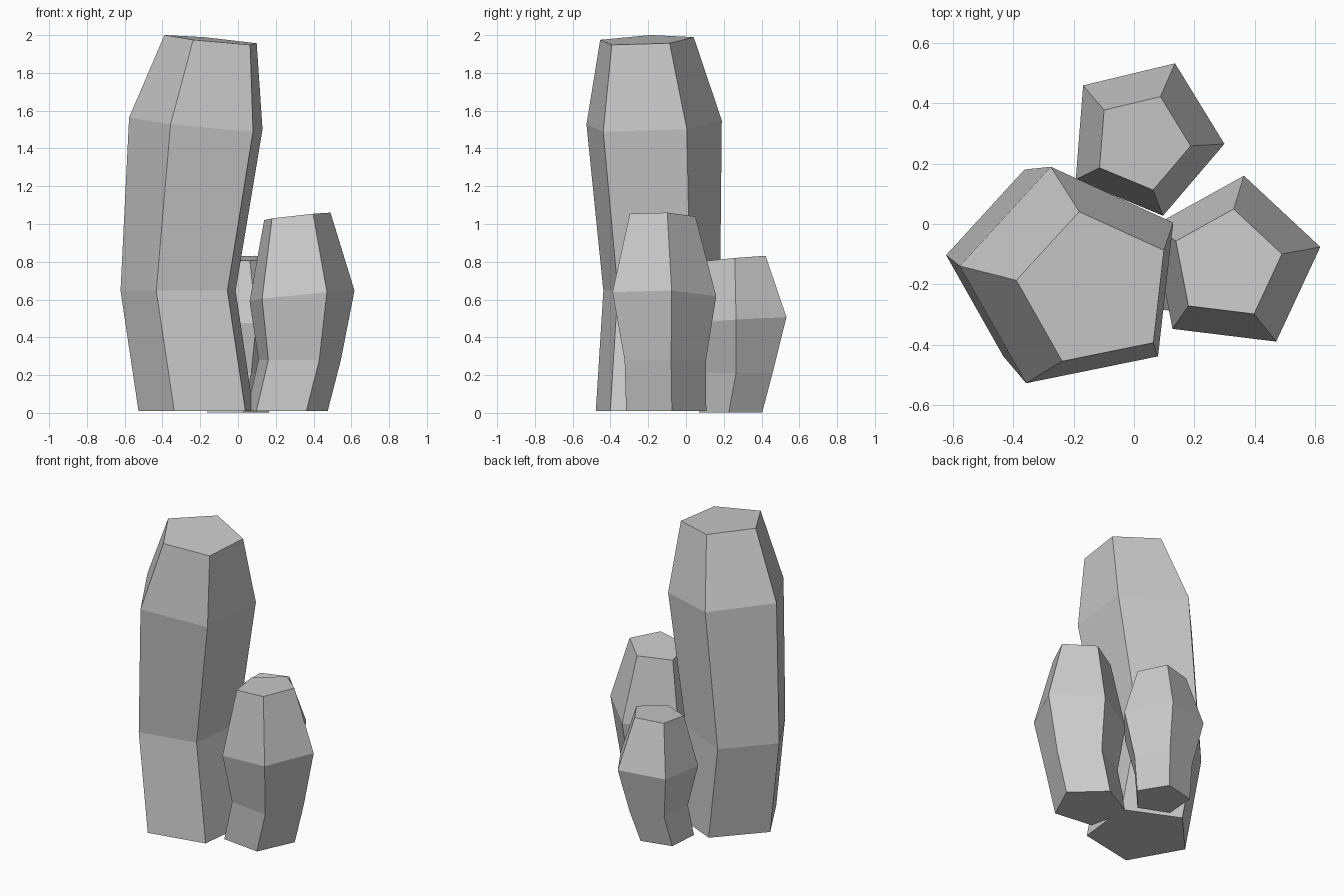
import bpy, bmesh
from math import radians, cos, sin, pi

if "Cube" in bpy.data.objects:
    bpy.data.objects.remove(bpy.data.objects["Cube"])


def column(name, angle, rings):
    """Five-sided rock column; each ring is (cx, cy, z, radius, x_slope, y_slope)."""
    bm = bmesh.new()
    loops = []
    for cx, cy, z, r, sx, sy in rings:
        loop = []
        for i in range(5):
            a = radians(angle) + i * 2 * pi / 5
            dx, dy = r * cos(a), r * sin(a)
            loop.append(bm.verts.new((cx + dx, cy + dy, z + sx * dx + sy * dy)))
        loops.append(loop)
    for lo, hi in zip(loops, loops[1:]):
        for i in range(5):
            j = (i + 1) % 5
            bm.faces.new((lo[i], lo[j], hi[j], hi[i]))
    bm.faces.new(loops[0][::-1])
    bm.faces.new(loops[-1])
    mesh = bpy.data.meshes.new(name)
    bm.to_mesh(mesh)
    bm.free()
    bpy.context.collection.objects.link(bpy.data.objects.new(name, mesh))


# Tall main column
column("tall_rock", 29.5, [
    (-0.202, -0.180, 0.01, 0.327, 0, 0),
    (-0.297, -0.140, 0.647, 0.327, 0, 0),
    (-0.200, -0.182, 1.526, 0.379, -0.097, 0.04),
    (-0.129, -0.216, 1.974, 0.262, -0.097, 0.04),
])

# Medium column on the right
column("medium_rock", 11, [
    (0.252, -0.118, 0.01, 0.227, 0, 0),
    (0.318, -0.123, 0.28, 0.231, 0, 0),
    (0.328, -0.132, 0.62, 0.294, 0.10, -0.02),
    (0.307, -0.135, 1.041, 0.186, 0.11, -0.02),
])

# Small column at the back
column("small_rock", -4.5, [
    (-0.012, 0.240, 0.003, 0.177, 0, 0),
    (0.025, 0.280, 0.21, 0.193, 0, 0),
    (0.034, 0.286, 0.49, 0.266, 0.02, 0.06),
    (0.025, 0.271, 0.818, 0.163, 0.02, 0.085),
])
